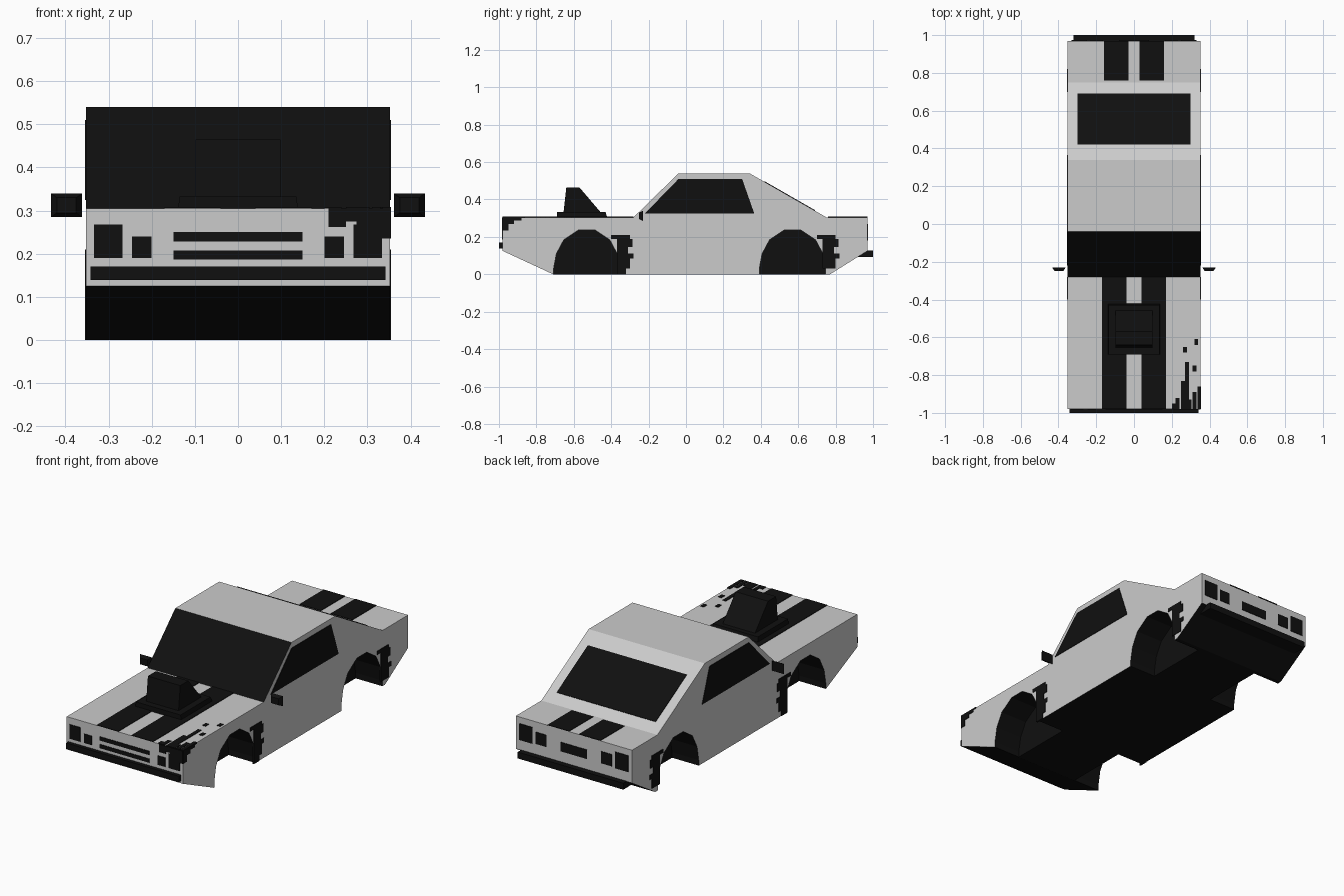
import bpy, bmesh

if "Cube" in bpy.data.objects:
    bpy.data.objects.remove(bpy.data.objects["Cube"])

black = bpy.data.materials.new("black_trim")
black.diffuse_color = (0.005, 0.005, 0.005, 1)
black.use_nodes = True
black.node_tree.nodes["Principled BSDF"].inputs["Base Color"].default_value = black.diffuse_color
grey = bpy.data.materials.new("body_grey")
grey.diffuse_color = (0.8, 0.8, 0.8, 1)
grey.use_nodes = True
grey.node_tree.nodes["Principled BSDF"].inputs["Base Color"].default_value = grey.diffuse_color

W = 0.352   # half width of the body
T = 0.003   # thickness of applied panels


def finish(name, bm, mat):
    bmesh.ops.recalc_face_normals(bm, faces=bm.faces)
    me = bpy.data.meshes.new(name)
    bm.to_mesh(me)
    bm.free()
    ob = bpy.data.objects.new(name, me)
    bpy.context.collection.objects.link(ob)
    me.materials.append(mat)
    return ob


def prism(name, profile, x0, x1, mat=black):
    """Extrude a (y, z) profile from x0 to x1."""
    bm = bmesh.new()
    face = bm.faces.new([bm.verts.new((x0, y, z)) for y, z in profile])
    ext = bmesh.ops.extrude_face_region(bm, geom=[face])
    for v in ext["geom"]:
        if isinstance(v, bmesh.types.BMVert):
            v.co.x = x1
    return finish(name, bm, mat)


def box(name, x, y, z):
    return prism(name, [(y[0], z[0]), (y[1], z[0]), (y[1], z[1]), (y[0], z[1])], *x)


def pair(name, x, y, z):
    box(name + "_right", x, y, z)
    box(name + "_left", (-x[1], -x[0]), y, z)


def frustum(name, bottom, top):
    """Join two rectangles given as four corner points each."""
    bm = bmesh.new()
    a = [bm.verts.new(p) for p in bottom]
    b = [bm.verts.new(p) for p in top]
    bm.faces.new(a)
    bm.faces.new(b[::-1])
    for i in range(4):
        j = (i + 1) % 4
        bm.faces.new((a[i], a[j], b[j], b[i]))
    return finish(name, bm, black)


# Body shell from its side profile
body = prism("car_body", [(-0.98, 0.125), (-0.98, 0.305), (-0.28, 0.305), (-0.04, 0.54),
                          (0.34, 0.54), (0.75, 0.305), (0.97, 0.305), (0.97, 0.125),
                          (0.77, 0), (-0.71, 0)], -W, W, grey)

# Wheel wells cut into both sides
arch = [(0, -0.05), (0, 0.03), (0.015, 0.11), (0.055, 0.185), (0.135, 0.238),
        (0.22, 0.238), (0.30, 0.185), (0.34, 0.11), (0.355, 0.03), (0.355, -0.05)]
for start in (-0.708, 0.392):
    for s in (-1, 1):
        cutter = prism("well_cutter", [(y + start, z) for y, z in arch], s * 0.19, s * 0.5)
        cutter.hide_render = True
        mod = body.modifiers.new("well", 'BOOLEAN')
        mod.operation, mod.solver, mod.object = 'DIFFERENCE', 'EXACT', cutter
        bpy.context.view_layer.objects.active = body
        bpy.ops.object.modifier_apply(modifier=mod.name)
        bpy.data.objects.remove(cutter)

# Black windscreen, underside and wheel wells
me = body.data
me.materials.clear()
me.materials.append(grey)
me.materials.append(black)
for p in me.polygons:
    c, n = p.center, p.normal
    side = abs(n.x) > 0.5
    under = not side and c.z < 0.25 and abs(c.y) < 0.93
    well = side and abs(c.x) < 0.3
    screen = n.y < -0.4 and c.z > 0.35
    p.material_index = 1 if under or well or screen else 0

# Windows
for s, label in ((1, "right"), (-1, "left")):
    prism("side_window_" + label, [(-0.22, 0.325), (-0.04, 0.51), (0.30, 0.51), (0.365, 0.325)],
          s * (W - 0.01), s * (W + T))


def slope(y, d):
    return (y + d * 0.5, 0.54 - (y - 0.34) * 0.235 / 0.41 + d * 0.87)


prism("rear_window", [slope(0.42, -0.01), slope(0.69, -0.01), slope(0.69, T), slope(0.42, T)],
      -0.30, 0.30)

# Racing stripes
pair("hood_stripe", (0.04, 0.17), (-0.98, -0.28), (0.30, 0.305 + T))
pair("trunk_stripe", (0.03, 0.16), (0.76, 0.97), (0.30, 0.305 + T))

# Hood scoop
frustum("scoop_base",
        [(-0.14, -0.69, 0.30), (0.14, -0.69, 0.30), (0.14, -0.42, 0.30), (-0.14, -0.42, 0.30)],
        [(-0.135, -0.69, 0.333), (0.135, -0.69, 0.333), (0.135, -0.43, 0.333), (-0.135, -0.43, 0.333)])
prism("scoop", [(-0.655, 0.33), (-0.64, 0.465), (-0.57, 0.465), (-0.455, 0.33)], -0.098, 0.098)

# Mirrors
for s, label in ((1, "right"), (-1, "left")):
    def ring(a, b, z0, z1, y):
        return [(s * a, y, z0), (s * b, y, z0), (s * b, y, z1), (s * a, y, z1)]
    frustum("mirror_" + label, ring(0.375, 0.42, 0.295, 0.33, -0.25),
            ring(0.361, 0.433, 0.285, 0.34, -0.23))

# Front end: lights, grille bars, bumper
front = (-0.98 - T, -0.97)
pair("headlight_outer", (0.268, 0.334), front, (0.19, 0.268))
pair("headlight_inner", (0.20, 0.246), front, (0.19, 0.24))
for i, z in enumerate((0.187, 0.229)):
    box("grille_bar_%d" % i, (-0.15, 0.15), front, (z, z + 0.021))
box("front_bumper", (-0.342, 0.342), (-1.0, -0.97), (0.139, 0.171))

# Rear end: lights, plate, bumper
rear = (0.96, 0.97 + T)
pair("taillight_outer", (0.25, 0.33), rear, (0.18, 0.27))
pair("taillight_inner", (0.165, 0.23), rear, (0.185, 0.25))
box("rear_panel", (-0.08, 0.08), rear, (0.185, 0.235))
box("rear_bumper", (-0.32, 0.32), (0.91, 1.0), (0.092, 0.127))

# Blocky scorch marks trailing the wheel wells
marks = [(-0.30, 0.19, 0.21), (-0.285, 0.145, 0.19), (-0.31, 0.11, 0.145),
         (-0.28, 0.085, 0.11), (-0.30, 0.03, 0.085), (-0.32, 0.0, 0.03)]
for i, (y, z0, z1) in enumerate(marks):
    y0 = -0.40 if z0 > 0.15 else -0.37
    pair("front_well_mark_%d" % i, (W - 0.005, W + T), (y0, y), (z0, z1))
    if z0 > 0.02:
        pair("rear_well_mark_%d" % i, (W - 0.005, W + T), (y0 + 1.1, y + 1.1), (z0, z1))

# Blocky scorch marks on the right front corner
for i, (x, y1) in enumerate([(0.20, -0.95), (0.22, -0.92), (0.25, -0.83), (0.27, -0.73),
                             (0.285, -0.93), (0.31, -0.89), (0.335, -0.86)]):
    box("hood_mark_%d" % i, (x, x + 0.02), (-0.98, y1), (0.30, 0.305 + T))
for i, (x, y) in enumerate([(0.26, -0.68), (0.32, -0.64), (0.31, -0.78)]):
    box("hood_spot_%d" % i, (x, x + 0.02), (y, y + 0.03), (0.30, 0.305 + T))
for i, (x0, x1, z) in enumerate([(0.21, 0.25, 0.262), (0.25, 0.275, 0.275), (0.275, W, 0.235)]):
    box("nose_mark_%d" % i, (x0, x1), front, (z, 0.305))
for i, (y, z) in enumerate([(-0.95, 0.235), (-0.92, 0.27), (-0.88, 0.288)]):
    box("fender_mark_%d" % i, (W - 0.005, W + T), (-0.98, y), (z, 0.305))
